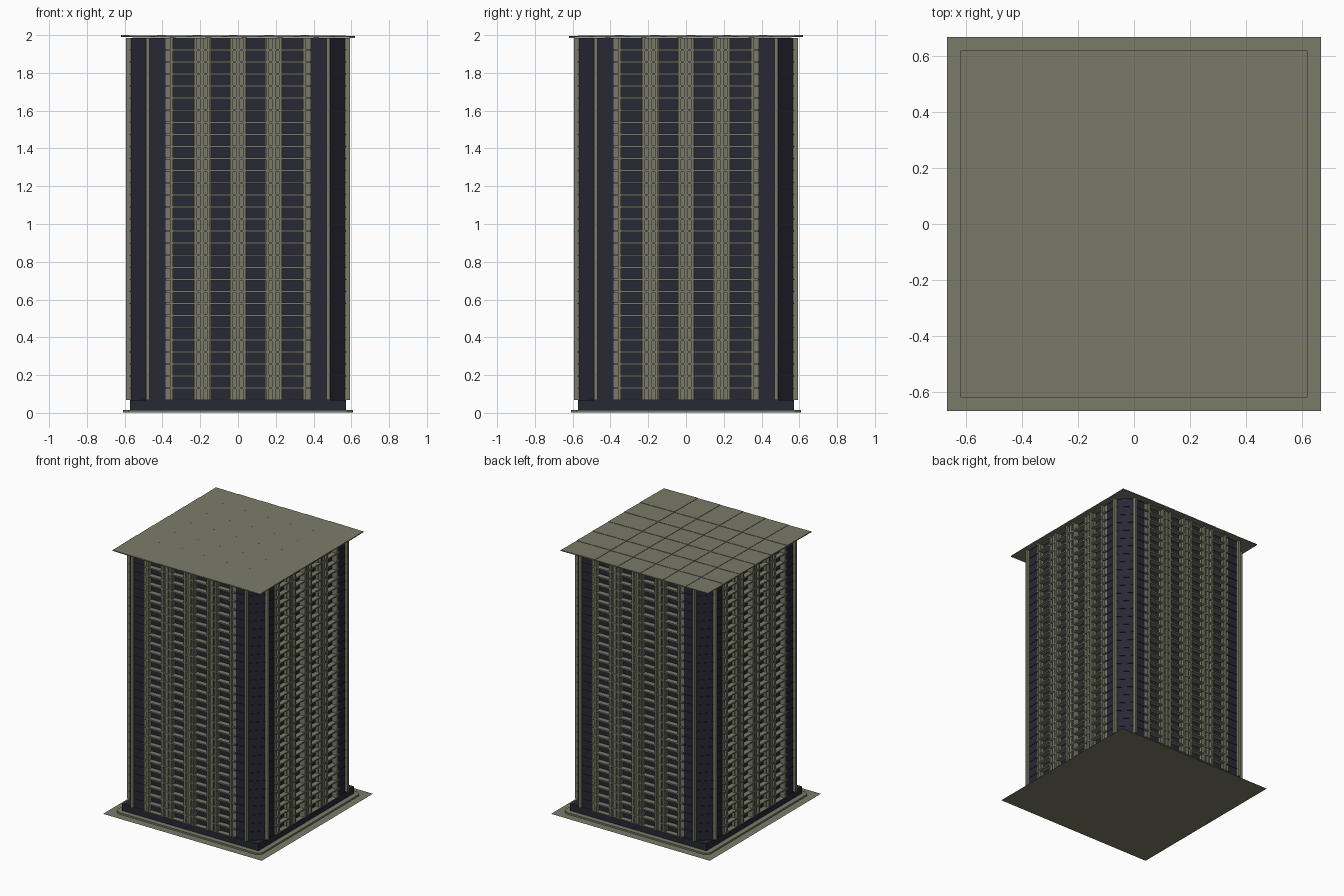
import bpy, bmesh, math
from mathutils import Matrix, Vector

if "Cube" in bpy.data.objects:
    bpy.data.objects.remove(bpy.data.objects["Cube"])


def material(name, rgb):
    m = bpy.data.materials.new(name)
    m.diffuse_color = (*rgb, 1)
    m.use_nodes = True
    m.node_tree.nodes["Principled BSDF"].inputs["Base Color"].default_value = m.diffuse_color
    return m


STONE = material("stone", (0.195, 0.198, 0.141))
GLASS = material("dark_glass", (0.02, 0.021, 0.034))
Z0, Z1, FLOORS = 0.067, 1.986, 30
STEP = (Z1 - Z0) / FLOORS


def box(bm, x0, x1, y0, y1, z0, z1, rot=None):
    size = Matrix.Diagonal((x1 - x0, y1 - y0, z1 - z0, 1))
    mat = Matrix.Translation(((x0 + x1) / 2, (y0 + y1) / 2, (z0 + z1) / 2)) @ size
    return bmesh.ops.create_cube(bm, size=1, matrix=(rot @ mat) if rot else mat)["verts"]


def prism(bm, pts, z0, z1):
    lo = [bm.verts.new((x, y, z0)) for x, y in pts]
    hi = [bm.verts.new((x, y, z1)) for x, y in pts]
    bm.faces.new(lo[::-1])
    bm.faces.new(hi)
    n = len(pts)
    for i in range(n):
        bm.faces.new((lo[i], lo[(i + 1) % n], hi[(i + 1) % n], hi[i]))


def finish(bm, name, mat):
    me = bpy.data.meshes.new(name)
    bm.to_mesh(me)
    bm.free()
    me.materials.append(mat)
    ob = bpy.data.objects.new(name, me)
    bpy.context.collection.objects.link(ob)


def around(half):
    """Repeat a half profile of the front side on all four sides."""
    front = half + [(-x, y) for x, y in half[::-1]]
    return [tuple((Matrix.Rotation(k * math.pi / 2, 2) @ Vector(p)))
            for k in range(4) for p in front]


SIDES = [Matrix.Rotation(k * math.pi / 2, 4, 'Z') for k in range(4)]

# Ground sheet, plinth and lobby
bm = bmesh.new()
bmesh.ops.create_grid(bm, x_segments=1, y_segments=1, size=0.666)
finish(bm, "ground_sheet", STONE)
bm = bmesh.new()
prism(bm, around([(-0.58, -0.61)]), 0.002, 0.014)
finish(bm, "plinth", STONE)
bm = bmesh.new()
box(bm, -0.572, 0.572, -0.572, 0.572, 0.014, Z0)
finish(bm, "lobby", GLASS)

# Glass core: chamfered corners, window field set back on each side
bm = bmesh.new()
prism(bm, around([(-0.48, -0.572), (-0.385, -0.572), (-0.385, -0.55)]), Z0, Z1)
finish(bm, "glass_core", GLASS)

# Thin dark floor lines around the corner glazing
bm = bmesh.new()
for f in range(FLOORS + 1):
    z = Z0 + f * STEP
    prism(bm, around([(-0.482, -0.575), (-0.385, -0.575), (-0.385, -0.55)]),
          max(Z0, z - 0.002), min(Z1, z + 0.002))
finish(bm, "corner_floor_lines", GLASS)

# Fins at the chamfer edges
bm = bmesh.new()
for r in SIDES:
    for x in (-0.477, 0.477):
        box(bm, x - 0.009, x + 0.009, -0.593, -0.565, Z0, Z1, r)
finish(bm, "corner_fins", STONE)

# Stepped piers between the windows
bm = bmesh.new()
for r in SIDES:
    for x in (-0.19, 0, 0.19):
        box(bm, x - 0.046, x + 0.046, -0.572, -0.545, Z0, Z1, r)
        for s in (-1, 1):
            box(bm, x + s * 0.034 - 0.007, x + s * 0.034 + 0.007, -0.592, -0.57, Z0, Z1, r)
        box(bm, x - 0.011, x + 0.011, -0.585, -0.57, Z0, Z1, r)
    for s in (-1, 1):
        box(bm, s * 0.3625 - 0.022, s * 0.3625 + 0.022, -0.574, -0.545, Z0, Z1, r)
        box(bm, s * 0.35 - 0.007, s * 0.35 + 0.007, -0.592, -0.57, Z0, Z1, r)
finish(bm, "piers", STONE)

# Floor ledges across the window field
bm = bmesh.new()
for r in SIDES:
    for f in range(FLOORS + 1):
        z = Z0 + f * STEP
        box(bm, -0.385, 0.385, -0.588, -0.545, max(Z0, z - 0.005), min(Z1, z + 0.005), r)
finish(bm, "floor_ledges", STONE)

# Roof of overlapping tilted tiles
bm = bmesh.new()
PITCH, HALF, TILT = 0.19, 0.1435, 0.0135
for i in range(6):
    for j in range(6):
        cx, cy = (i - 2.5) * PITCH, (j - 2.5) * PITCH
        for v in box(bm, cx - HALF, cx + HALF, cy - HALF, cy + HALF, 1.9895, 1.996):
            v.co.z += TILT * ((v.co.y - cy) - (v.co.x - cx))
finish(bm, "roof_tiles", STONE)
